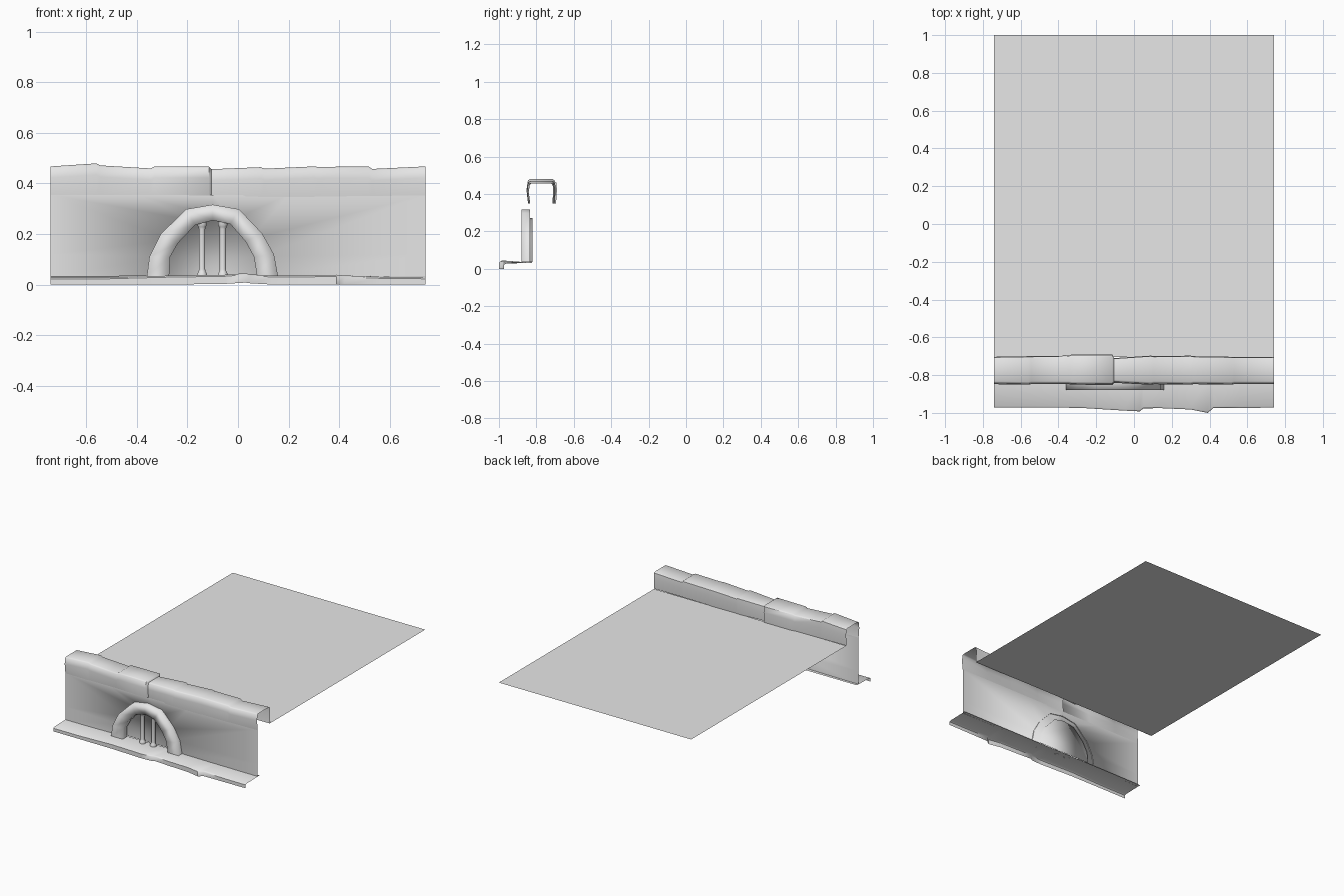
import bpy, bmesh, math

if "Cube" in bpy.data.objects:
    bpy.data.objects.remove(bpy.data.objects["Cube"])

stone = bpy.data.materials.new("light_grey")
stone.diffuse_color = (0.8, 0.8, 0.8, 1)
stone.use_nodes = True
stone.node_tree.nodes["Principled BSDF"].inputs["Base Color"].default_value = stone.diffuse_color


def finish(name, bm, angle=None, smooth=False):
    me = bpy.data.meshes.new(name)
    bm.to_mesh(me)
    bm.free()
    me.materials.append(stone)
    ob = bpy.data.objects.new(name, me)
    bpy.context.collection.objects.link(ob)
    for p in me.polygons:
        p.use_smooth = smooth or angle is not None
    if angle is not None:
        bpy.ops.object.select_all(action='DESELECT')
        ob.select_set(True)
        bpy.context.view_layer.objects.active = ob
        bpy.ops.object.shade_smooth_by_angle(angle=math.radians(angle))
    return ob


def loft(name, rows, cap=False, closed=False, angle=None, smooth=False):
    """Skin a sheet through rows of points; optionally cap the last row."""
    bm = bmesh.new()
    vs = [[bm.verts.new(p) for p in r] for r in rows]
    n = len(vs[0])
    for a, b in zip(vs, vs[1:]):
        for i in range(n if closed else n - 1):
            j = (i + 1) % n
            bm.faces.new((a[i], b[i], b[j], a[j]))
    if cap:
        bm.faces.new(vs[-1][::-1])
    return finish(name, bm, angle, smooth)


# upper ground behind the wall
loft("upper_ground", [[(-.74, -.705, .35), (-.74, 1, .35)],
                      [(.74, -.705, .35), (.74, 1, .35)]])

# arch outlines (x, z), left foot to right foot
outer = [(-.36, .035), (-.35, .11), (-.305, .20), (-.205, .298), (-.10, .316),
         (.004, .298), (.095, .203), (.142, .12), (.158, .035)]
inner = [(-.272, .035), (-.268, .11), (-.237, .164), (-.17, .235), (-.10, .254),
         (-.03, .239), (.03, .17), (.063, .11), (.075, .035)]
hole = [(a + (c - a) * .7, b + (d - b) * .7) for (a, b), (c, d) in zip(outer, inner)]


def at(pts, y):
    return [(x, y, z) for x, z in pts]


loft("arch_surround", [at(outer, -.835), at(outer, -.88), at(inner, -.88),
                       at(inner, -.835)], smooth=True)

# wall sheet with a shallow arched recess
frame = [(-.74, .03), (-.74, .12), (-.74, .355), (-.4, .355), (-.1, .355),
         (.2, .355), (.74, .355), (.74, .12), (.74, .03)]
loft("wall", [at(frame, -.84), at(hole, -.84), at(hole, -.82)], cap=True, smooth=True)

# coping stones: x, top z, front y, back y, bottom z
coping = [(-.74, .467, -.845, -.703, .354), (-.56, .479, -.848, -.70, .354),
          (-.545, .471, -.845, -.70, .354), (-.345, .459, -.845, -.697, .355),
          (-.33, .467, -.847, -.69, .355), (-.115, .467, -.85, -.69, .352),
          (-.105, .456, -.838, -.71, .35), (.09, .464, -.848, -.697, .347),
          (.105, .458, -.845, -.70, .346), (.30, .467, -.848, -.697, .347),
          (.315, .465, -.845, -.70, .348), (.515, .467, -.848, -.703, .35),
          (.53, .457, -.845, -.705, .35), (.74, .467, -.845, -.703, .353)]
loft("coping", [[(x, f + .005, b), (x, f - .003, t - .045), (x, f + .003, t - .006),
                 (x, f + .012, t), (x, k - .012, t), (x, k - .003, t - .006),
                 (x, k, t - .045), (x, k - .005, .35)]
                for x, t, f, k, b in coping], angle=50)

# curb: x, top z, front y, bottom z
curb = [(-.74, .028, -.972, 0), (-.55, .028, -.972, 0), (-.29, .035, -.973, 0),
        (-.05, .039, -.988, .003), (.03, .045, -.992, .008), (.05, .040, -.976, .005),
        (.14, .036, -.975, 0), (.30, .037, -.982, 0), (.39, .039, -1.0, 0),
        (.42, .036, -.975, 0), (.56, .031, -.974, 0), (.74, .029, -.972, 0)]
loft("curb", [[(x, f, b), (x, f, t - .006), (x, f + .008, t), (x, -.82, .032)]
              for x, t, f, b in curb], angle=50)

# two small columns in the arch
profile = [(.021, .032), (.021, .042), (.015, .052), (.0135, .06), (.0135, .22),
           (.016, .228), (.021, .236), (.021, .252)]
for side, cx in (("left", -.142), ("right", -.06)):
    rows = [[(cx + r * math.cos(k * math.pi / 4 + math.pi / 8),
              -.845 + r * math.sin(k * math.pi / 4 + math.pi / 8), z)
             for k in range(7, -1, -1)] for r, z in profile]
    loft(side + "_column", rows, cap=True, closed=True, angle=50)
